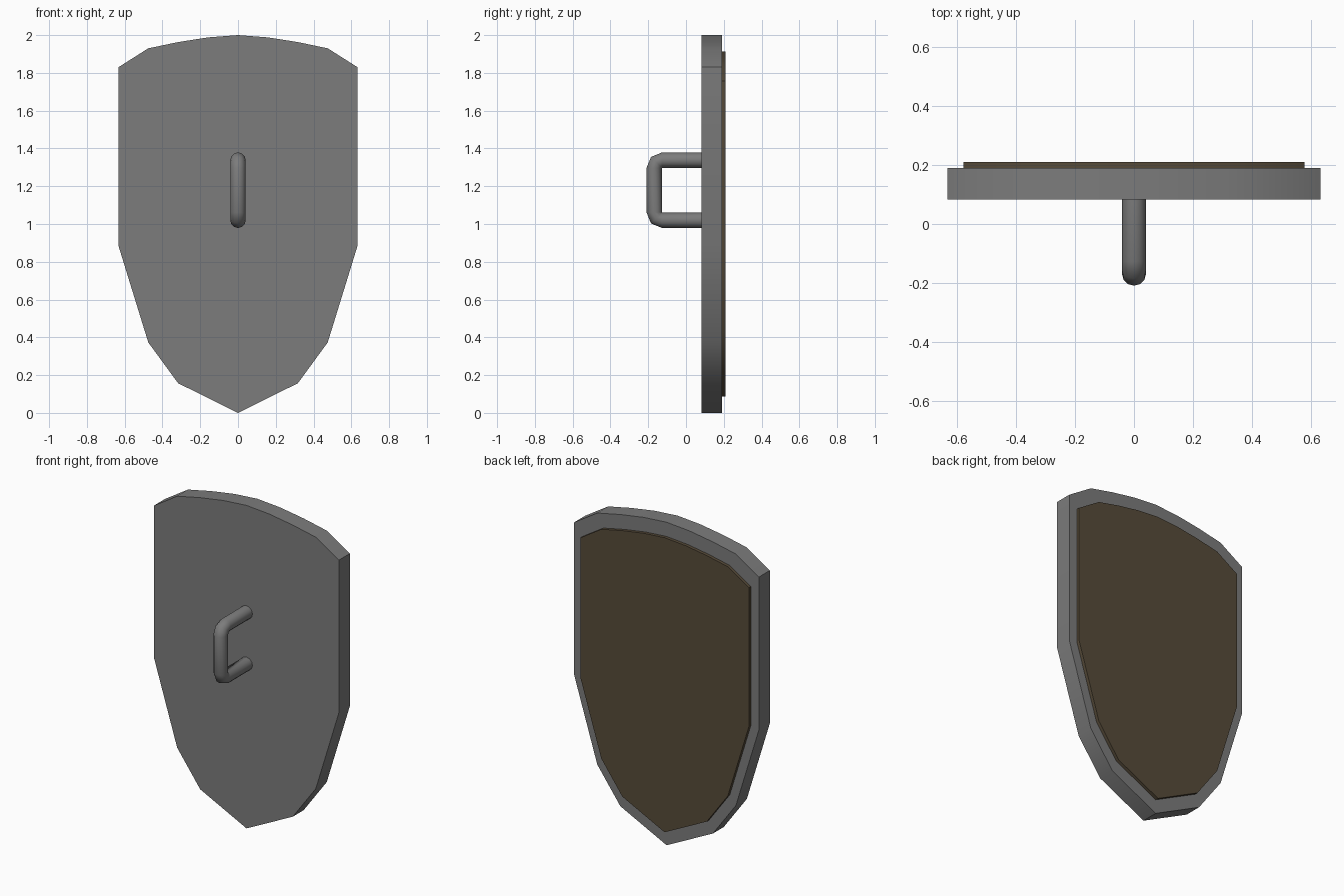
import bpy, bmesh, math
from mathutils import Vector

if "Cube" in bpy.data.objects:
    bpy.data.objects.remove(bpy.data.objects["Cube"])


def material(name, rgb):
    m = bpy.data.materials.new(name)
    m.diffuse_color = (*rgb, 1)
    m.use_nodes = True
    m.node_tree.nodes["Principled BSDF"].inputs["Base Color"].default_value = m.diffuse_color
    return m


STEEL = material("grey steel", (0.2, 0.2, 0.2))
WOOD = material("dark brown", (0.094, 0.07, 0.041))


def finish(bm, name, mat, angle):
    bmesh.ops.recalc_face_normals(bm, faces=bm.faces)
    me = bpy.data.meshes.new(name)
    bm.to_mesh(me)
    bm.free()
    me.materials.append(mat)
    ob = bpy.data.objects.new(name, me)
    bpy.context.collection.objects.link(ob)
    bpy.ops.object.select_all(action='DESELECT')
    ob.select_set(True)
    bpy.context.view_layer.objects.active = ob
    bpy.ops.object.shade_smooth_by_angle(angle=math.radians(angle))
    return ob


# Half outline of the shield, tip to crown, mirrored across x = 0
HALF = [(0, 0), (0.317, 0.157), (0.475, 0.373), (0.633, 0.885), (0.633, 1.83),
        (0.475, 1.93), (0.317, 1.963), (0.158, 1.988), (0, 2.0)]
OUTLINE = HALF + [(-x, z) for x, z in HALF[-2:0:-1]]


def slab(name, scale, y0, y1, mat):
    bm = bmesh.new()
    face = bm.faces.new([bm.verts.new((x * scale, y0, 1 + (z - 1) * scale))
                         for x, z in OUTLINE])
    ext = bmesh.ops.extrude_face_region(bm, geom=[face], use_keep_orig=True)
    moved = [g for g in ext["geom"] if isinstance(g, bmesh.types.BMVert)]
    bmesh.ops.translate(bm, verts=moved, vec=(0, y1 - y0, 0))
    return finish(bm, name, mat, 30)


# Shield body and the raised panel on its rear
slab("shield_body", 1.0, 0.083, 0.19, STEEL)
slab("shield_panel", 0.912, 0.185, 0.21, WOOD)

# Handle: round bar swept through two tight bends, ends sunk in the body
R, SIDES = 0.041, 12
rings = [(0.1, 1.297, 90)]
rings += [(-0.127, 1.297, a) for a in (90, 135, 180)]
rings += [(-0.127, 1.061, a) for a in (180, 225, 270)]
rings += [(0.1, 1.061, 270)]
bm = bmesh.new()
loops = []
for py, pz, a in rings:
    out = Vector((0, math.cos(math.radians(a)), math.sin(math.radians(a))))
    centre = Vector((0, py, pz)) + out * R
    loop = []
    for i in range(SIDES):
        t = 2 * math.pi * i / SIDES
        loop.append(bm.verts.new(centre + out * (R * math.cos(t))
                                 + Vector((R * math.sin(t), 0, 0))))
    loops.append(loop)
for a, b in zip(loops, loops[1:]):
    for i in range(SIDES):
        j = (i + 1) % SIDES
        bm.faces.new((a[i], a[j], b[j], b[i]))
bm.faces.new(loops[0])
bm.faces.new(loops[-1])
bmesh.ops.remove_doubles(bm, verts=bm.verts, dist=0.0005)
finish(bm, "handle", STEEL, 50)
